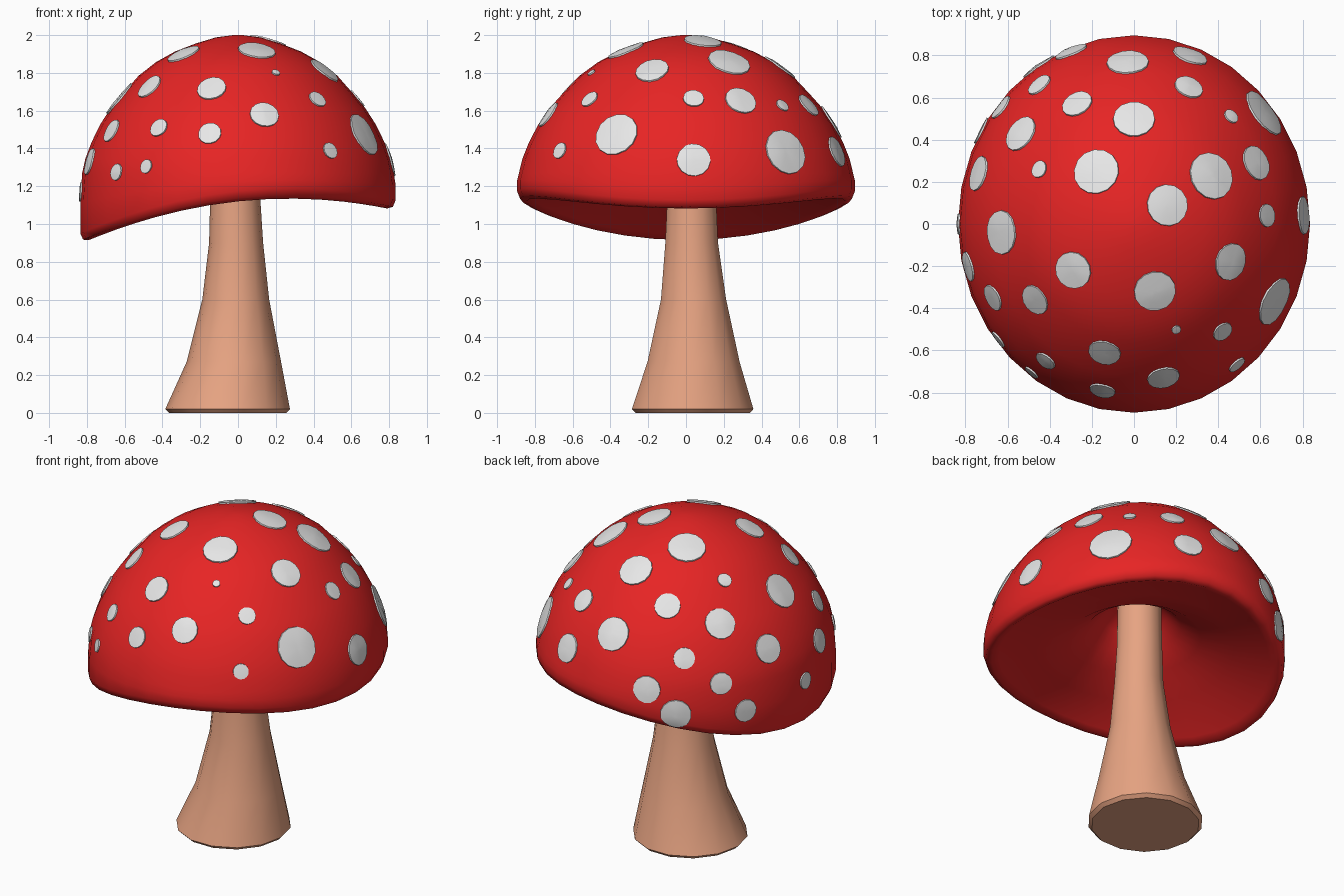
import bpy, bmesh, math
from mathutils import Vector
from mathutils.bvhtree import BVHTree

if "Cube" in bpy.data.objects:
    bpy.data.objects.remove(bpy.data.objects["Cube"])

RX, RY = 0.835, 0.895      # cap half widths


def material(name, rgb):
    m = bpy.data.materials.new(name)
    m.diffuse_color = (*rgb, 1)
    m.use_nodes = True
    m.node_tree.nodes["Principled BSDF"].inputs["Base Color"].default_value = m.diffuse_color
    return m


red = material("cap red", (0.80, 0.018, 0.018))
white = material("spot white", (0.80, 0.80, 0.80))
tan = material("stem tan", (0.80, 0.37, 0.225))


def finish(bm, name, mat, angle):
    bmesh.ops.recalc_face_normals(bm, faces=bm.faces)
    mesh = bpy.data.meshes.new(name)
    bm.to_mesh(mesh)
    ob = bpy.data.objects.new(name, mesh)
    bpy.context.collection.objects.link(ob)
    mesh.materials.append(mat)
    bpy.ops.object.select_all(action='DESELECT')
    ob.select_set(True)
    bpy.context.view_layer.objects.active = ob
    bpy.ops.object.shade_smooth_by_angle(angle=math.radians(angle))
    return ob


def loft(bm, rings, close_start=True, close_end=True):
    """Skin a list of point rings and close both ends."""
    loops = [[bm.verts.new(p) for p in ring] for ring in rings]
    for a, b in zip(loops, loops[1:]):
        for i in range(len(a)):
            j = (i + 1) % len(a)
            bm.faces.new((a[i], a[j], b[j], b[i]))
    if close_start:
        bm.faces.new(loops[0])
    if close_end:
        bm.faces.new(loops[-1])


# Stem: leaning, flared column; each entry is z, centre x, centre y, radius
stem_profile = [(0.0, -0.055, 0.035, 0.31), (0.02, -0.055, 0.035, 0.33),
                (0.27, -0.022, 0.04, 0.25), (0.6, -0.012, 0.04, 0.177),
                (0.9, -0.01, 0.03, 0.143), (1.15, -0.015, 0.03, 0.132),
                (1.5, -0.015, 0.03, 0.125)]
bm = bmesh.new()
loft(bm, [[(cx + r * math.cos(k * math.tau / 14), cy + r * math.sin(k * math.tau / 14), z)
           for k in range(14)] for z, cx, cy, r in stem_profile])
finish(bm, "stem", tan, 40)


# Cap: dome with a drooping, saddle-like rim and a hollow underside
def rim_z(x):
    return 1.12 + 0.106 * x - 0.195 * x * x


dome = [(0.03, 2.0), (0.14, 1.988), (0.27, 1.955), (0.40, 1.913), (0.52, 1.857),
        (0.63, 1.785), (0.73, 1.69), (0.81, 1.61), (0.875, 1.525), (0.93, 1.43),
        (0.968, 1.345), (0.988, 1.27)]
# radius factor, fixed height, rim height offset, rim weight
rings = [(r, z, 0, 0) for r, z in dome]
rings += [(1.0, 1.27, 0.06, 0.5), (1.0, 0, 0.055, 1), (0.982, 0, 0.015, 1),
          (0.945, 0, 0.0, 1), (0.90, 0, 0.015, 1), (0.66, 1.16, 0.06, 0.55),
          (0.44, 1.22, 0.1, 0.25), (0.31, 1.29, 0, 0), (0.22, 1.37, 0, 0),
          (0.13, 1.46, 0, 0)]
N = 32
bm = bmesh.new()
cap_rings = []
for rf, z0, off, w in rings:
    ring = []
    for k in range(N):
        a = k * math.tau / N
        x, y = rf * RX * math.cos(a), rf * RY * math.sin(a)
        ring.append((x, y, z0 * (1 - w) + (rim_z(x) + off) * w))
    cap_rings.append(ring)
loft(bm, cap_rings)
cap_tree = BVHTree.FromBMesh(bm)
finish(bm, "cap", red, 60)


# Spots: thin plates wrapped onto the dome
def dome_z(x, y):
    t = math.hypot(x / RX, y / RY)
    for (r0, z0), (r1, z1) in zip(dome, dome[1:]):
        if t <= r1:
            return z0 + (z1 - z0) * (t - r0) / (r1 - r0)
    return dome[-1][1]


back_spots = [(-.30, .82, .08), (-.03, .77, .10), (-.45, .66, .062), (-.27, .57, .075),
              (.26, .65, .07), (.46, .51, .037), (.62, .53, .125), (0, .50, .10),
              (-.54, .43, .09), (-.45, .26, .042), (-.18, .25, .11), (-.74, .24, .085),
              (.37, .23, .115), (.58, .29, .085), (.16, .09, .10), (.63, .04, .055)]
front_spots = [(-.63, -.04, .105), (-.29, -.22, .09), (.46, -.18, .09), (.10, -.32, .10),
               (-.47, -.36, .075), (-.67, -.35, .065), (.67, -.37, .12), (.42, -.51, .05),
               (-.14, -.61, .078), (.14, -.73, .078), (-.15, -.79, .062), (-.42, -.65, .052),
               (.2, -.5, .022)]
low_spots = [(.80, .04, 1.34, .09), (-.46, .76, 1.14, .09), (-.76, .46, 1.12, .068),
             (-.84, 0, 1.17, .05), (-.78, -.2, 1.33, .072), (-.66, -.56, 1.28, .045),
             (-.5, -.72, 1.31, .038), (.49, -.67, 1.39, .045), (.27, .81, 1.39, .085),
             (-.64, .56, 1.31, .065)]
spots = [(x, y, dome_z(x, y), r) for x, y, r in back_spots + front_spots] + low_spots

bm = bmesh.new()
for x, y, z, radius in spots:
    centre, _, _, _ = cap_tree.find_nearest(Vector((x, y, z)))
    # smooth outward direction of the dome at this point
    n = Vector((x / RX ** 2, y / RY ** 2, max(z - 1.2, 0) / 0.8 ** 2)).normalized()
    u = n.orthogonal().normalized()
    v = n.cross(u)
    plate = []
    for f, lift in ((0.12, .009), (0.55, .009), (1.0, .008), (1.02, -.012)):
        ring = []
        for k in range(14):
            a = k * math.tau / 14
            p = centre + (u * math.cos(a) + v * math.sin(a)) * radius * f
            hit = cap_tree.find_nearest(p)[0]
            ring.append(hit + n * lift)
        plate.append(ring)
    loft(bm, plate, close_end=False)
bmesh.ops.recalc_face_normals(bm, faces=bm.faces)
finish(bm, "cap_spots", white, 35)
